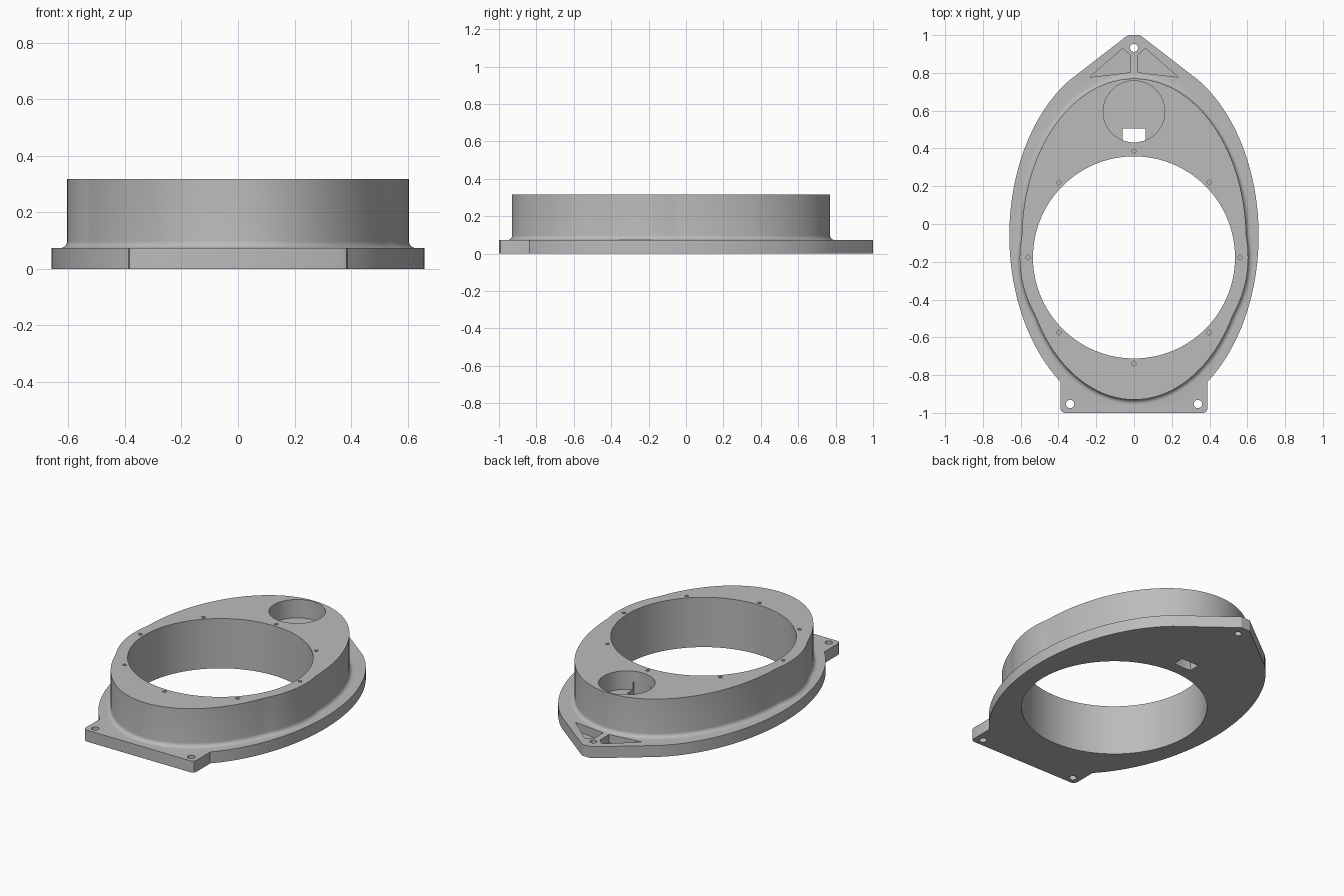
import bpy, bmesh, math
from mathutils import Vector

cube = bpy.data.objects.get("Cube")
if cube:
    bpy.data.objects.remove(cube, do_unlink=True)

PLATE_TOP, RIM_TOP = 0.073, 0.317
HOLE_Y, HOLE_R = -0.177, 0.535

grey = bpy.data.materials.new("grey plastic")
grey.use_nodes = True
grey.diffuse_color = (0.5, 0.5, 0.5, 1)
grey.node_tree.nodes["Principled BSDF"].inputs["Base Color"].default_value = (0.5, 0.5, 0.5, 1)


def loft(name, rings):
    """Closed solid through a stack of equally long rings of 3D points."""
    bm = bmesh.new()
    loops = [[bm.verts.new(p) for p in ring] for ring in rings]
    n = len(loops[0])
    for a, b in zip(loops, loops[1:]):
        for i in range(n):
            j = (i + 1) % n
            bm.faces.new((a[i], a[j], b[j], b[i]))
    bm.faces.new(loops[0][::-1])
    bm.faces.new(loops[-1])
    bmesh.ops.recalc_face_normals(bm, faces=bm.faces)
    mesh = bpy.data.meshes.new(name)
    bm.to_mesh(mesh)
    bm.free()
    mesh.materials.append(grey)
    obj = bpy.data.objects.new(name, mesh)
    bpy.context.collection.objects.link(obj)
    return obj


def prism(name, outline, z0, z1):
    return loft(name, [[(x, y, z) for x, y in outline] for z in (z0, z1)])


def circle(cx, cy, r, n):
    return [(cx + r * math.cos(math.tau * i / n), cy + r * math.sin(math.tau * i / n)) for i in range(n)]


# Mounting plate: elliptical flanks, pointed rear tab, square front tab
half = [(0.03, 1.0), (0.045, 0.99)]
start, end = math.radians(58.5), math.radians(-54)
for i in range(49):
    t = start + (end - start) * i / 48
    half.append((0.66 * math.cos(t), -0.06 + 0.96 * math.sin(t)))
half += [(0.39, -0.85), (0.39, -0.975), (0.384, -0.992), (0.37, -1.0)]
outline = half + [(-x, y) for x, y in reversed(half)]
body = prism("speaker_adapter", outline, 0, PLATE_TOP)

# Raised rim: an ellipse merged with a circle around the main opening
rim = []
for i in range(160):
    t = math.tau * i / 160
    c, s = math.cos(t), math.sin(t)
    ellipse_y = -0.08 - HOLE_Y
    a = (c / 0.594) ** 2 + (s / 0.85) ** 2
    b = s * ellipse_y / 0.85 ** 2
    k = (ellipse_y / 0.85) ** 2 - 1
    r = max(0.605, (b + math.sqrt(b * b - a * k)) / a)
    rim.append(Vector((r * c, HOLE_Y + r * s)))


def rim_ring(offset, z):
    ring = []
    for i, p in enumerate(rim):
        d = (rim[(i + 1) % len(rim)] - rim[i - 1]).normalized()
        ring.append((p.x + d.y * offset, p.y - d.x * offset, z))
    return ring


FILLET = 0.025
rings = [rim_ring(FILLET, 0.04)]
for i in range(7):
    t = math.pi / 2 * i / 6
    rings.append(rim_ring(FILLET * (1 - math.sin(t)), PLATE_TOP + FILLET * (1 - math.cos(t))))
rings.append(rim_ring(0, RIM_TOP))
rim_body = loft("raised_rim", rings)

# Cutters: main opening, tweeter pocket, cable slot, holes and tab recesses
cutters = [
    prism("main_opening", circle(0, HOLE_Y, HOLE_R, 128), -0.1, 0.5),
    prism("tweeter_pocket", circle(0, 0.595, 0.163, 64), 0.2, 0.5),
    prism("cable_slot", [(-0.061, 0.4365), (-0.03, 0.431), (0.03, 0.431), (0.061, 0.4365),
                         (0.061, 0.505), (-0.061, 0.505)], -0.1, 0.25),
    prism("rear_bolt_hole", circle(0, 0.932, 0.021, 24), -0.1, 0.2),
]
for side in (-1, 1):
    cutters.append(prism("front_bolt_hole", circle(side * 0.338, -0.953, 0.022, 24), -0.1, 0.2))
    recess = [(0.235, 0.777), (0.06, 0.93), (0.02, 0.895), (0.02, 0.803)]
    cutters.append(prism("tab_recess", [(side * x, y) for x, y in recess], 0.02, 0.2))
for x, y in circle(0, HOLE_Y, 0.562, 8):
    cutters.append(prism("screw_hole", circle(x, y, 0.014, 4), 0.2, 0.5))

for operation, parts in (("UNION", [rim_body]), ("DIFFERENCE", cutters)):
    for part in parts:
        mod = body.modifiers.new(part.name, "BOOLEAN")
        mod.operation = operation
        mod.solver = "EXACT"
        mod.object = part

# Bake the booleans and drop the helper solids
graph = bpy.context.evaluated_depsgraph_get()
baked = bpy.data.meshes.new_from_object(body.evaluated_get(graph))
body.modifiers.clear()
body.data = baked
for part in [rim_body] + cutters:
    bpy.data.objects.remove(part, do_unlink=True)

bpy.ops.object.select_all(action="DESELECT")
body.select_set(True)
bpy.context.view_layer.objects.active = body
bpy.ops.object.shade_smooth_by_angle(angle=math.radians(30))
